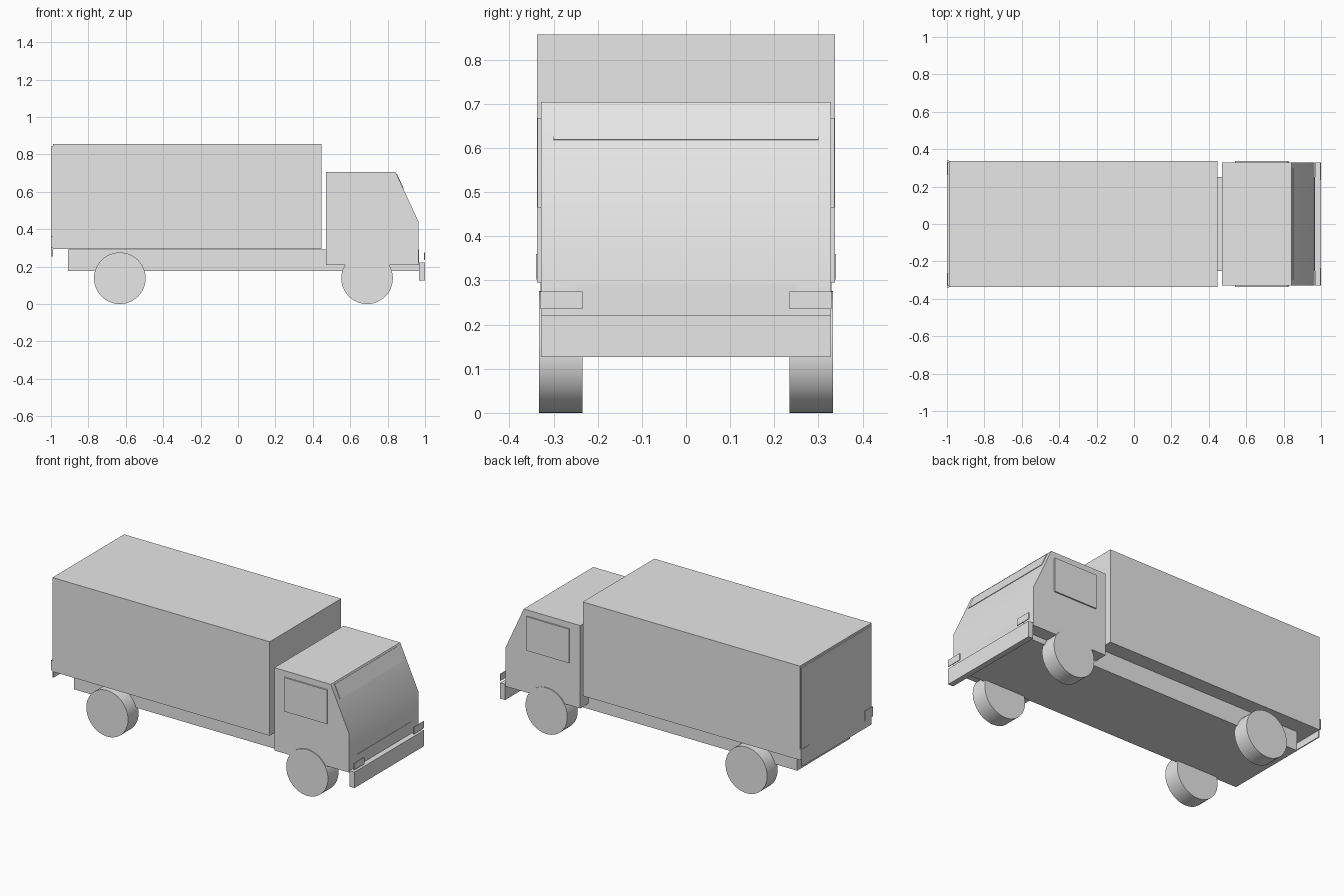
import bpy
import bmesh
import math

old = bpy.data.objects.get("Cube")
if old:
    bpy.data.objects.remove(old, do_unlink=True)

# One plain grey for the whole truck
GREY = (0.8, 0.8, 0.8, 1)
grey = bpy.data.materials.new("plain_grey")
grey.use_nodes = True
grey.diffuse_color = GREY
grey.node_tree.nodes["Principled BSDF"].inputs["Base Color"].default_value = GREY


def add_object(name, bm):
    bmesh.ops.recalc_face_normals(bm, faces=bm.faces)
    mesh = bpy.data.meshes.new(name)
    bm.to_mesh(mesh)
    bm.free()
    mesh.materials.append(grey)
    obj = bpy.data.objects.new(name, mesh)
    bpy.context.collection.objects.link(obj)
    bpy.ops.object.select_all(action='DESELECT')
    obj.select_set(True)
    bpy.context.view_layer.objects.active = obj
    bpy.ops.object.shade_smooth_by_angle(angle=math.radians(30))
    return obj


def extrude_profile(name, points, y0, y1):
    """Side outline (x, z) stretched from y0 to y1."""
    bm = bmesh.new()
    face = bm.faces.new([bm.verts.new((x, y0, z)) for x, z in points])
    grown = bmesh.ops.extrude_face_region(bm, geom=[face])["geom"]
    verts = [g for g in grown if isinstance(g, bmesh.types.BMVert)]
    bmesh.ops.translate(bm, verts=verts, vec=(0, y1 - y0, 0))
    return add_object(name, bm)


def box(name, x0, x1, y0, y1, z0, z1):
    return extrude_profile(name, [(x0, z0), (x1, z0), (x1, z1), (x0, z1)], y0, y1)


def wheel(name, x, y):
    radius = 0.138
    bpy.ops.mesh.primitive_cylinder_add(
        vertices=48, radius=radius, depth=0.099,
        location=(x, y, radius), rotation=(math.pi / 2, 0, 0))
    obj = bpy.context.object
    obj.name = name
    obj.data.materials.append(grey)
    bpy.ops.object.shade_smooth_by_angle(angle=math.radians(30))


# Chassis, cargo body and rear door
box("chassis", -0.91, 0.967, -0.25, 0.25, 0.177, 0.292)
box("cargo_box", -0.99, 0.446, -0.338, 0.338, 0.295, 0.857)
box("rear_door", -0.996, -0.99, -0.33, 0.33, 0.255, 0.845)

# Cab with sloping front, and the bumper
cab_outline = [(0.47, 0.21), (0.965, 0.21), (0.965, 0.44), (0.843, 0.705), (0.47, 0.705)]
extrude_profile("cab", cab_outline, -0.328, 0.328)
box("front_bumper", 0.967, 1.0, -0.328, 0.328, 0.127, 0.222)

# Windscreen plate lying on the slope
extrude_profile("windscreen", [(0.878, 0.617), (0.886, 0.619), (0.850, 0.697), (0.842, 0.694)], -0.3, 0.3)

# Paired parts: windows, lamps and wheels
for side, s in (("right", -1), ("left", 1)):
    box(side + "_window", 0.54, 0.823, s * 0.328, s * 0.336, 0.465, 0.668)
    box(side + "_headlight", 0.995, 1.0, s * 0.234, s * 0.33, 0.235, 0.275)
    box(side + "_tail_lamp", -1.0, -0.99, s * 0.262, s * 0.34, 0.302, 0.36)
    wheel(side + "_front_wheel", 0.69, s * 0.2835)
    wheel(side + "_rear_wheel", -0.632, s * 0.2835)
